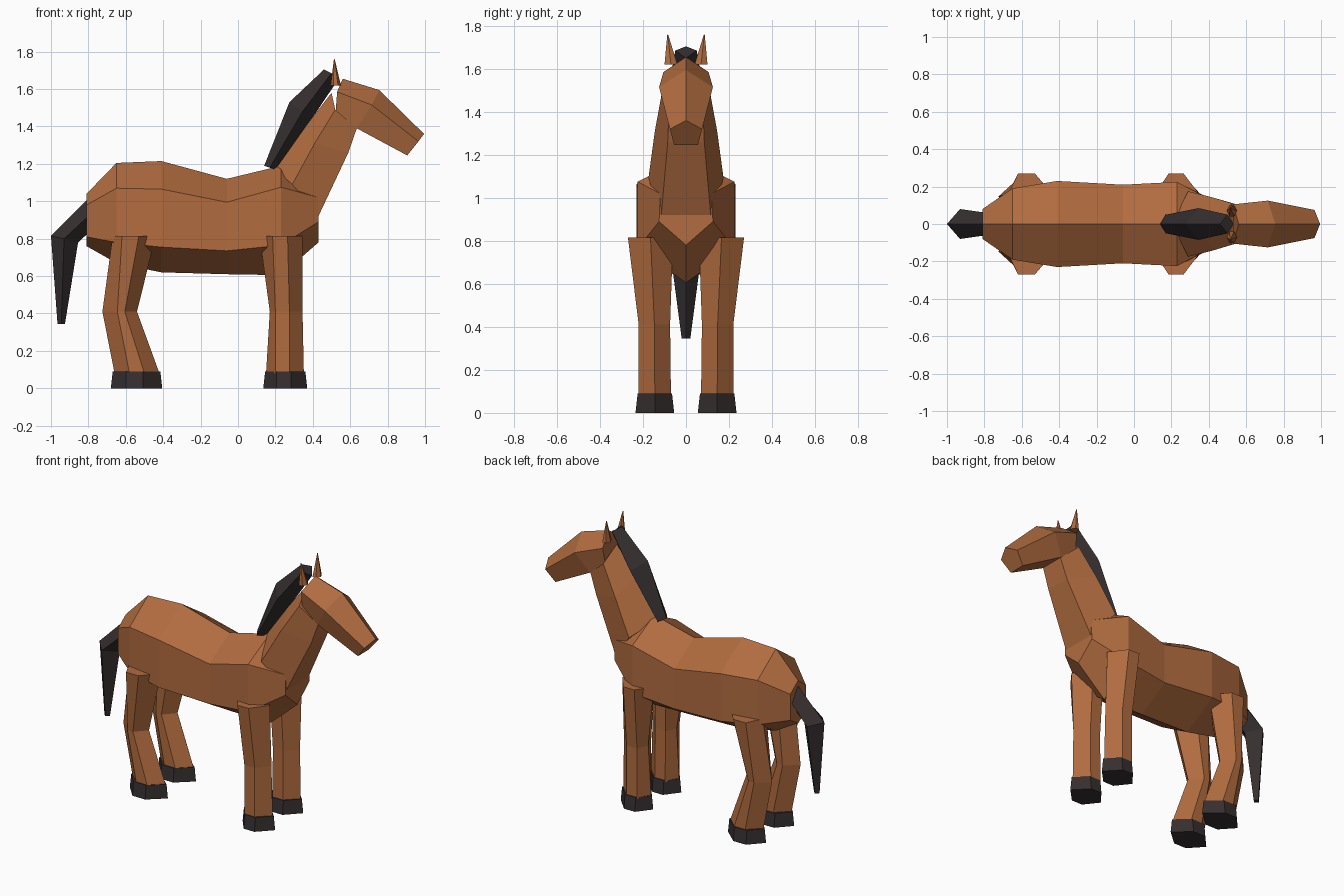
import bpy
import bmesh

cube = bpy.data.objects.get("Cube")
if cube:
    bpy.data.objects.remove(cube, do_unlink=True)


def make_material(name, color):
    material = bpy.data.materials.new(name)
    material.use_nodes = True
    material.diffuse_color = color
    shader = material.node_tree.nodes["Principled BSDF"]
    shader.inputs["Base Color"].default_value = color
    shader.inputs["Roughness"].default_value = 0.9
    return material


coat = make_material("chestnut_brown", (0.44, 0.15, 0.05, 1))
dark = make_material("dark_hair", (0.036, 0.028, 0.029, 1))


def full_ring(half, center=0):
    """Complete a half section (x, y, z) by reflecting its off-centre points."""
    other = [(x, -y, z) for x, y, z in reversed(half) if y > 0]
    return [(x, y + center, z) for x, y, z in half + other]


def loft(name, rings, material, paired=False):
    """Skin equal rings into a closed flat-shaded part, optionally mirrored."""
    bm = bmesh.new()
    loops = [[bm.verts.new(p) for p in ring] for ring in rings]
    count = len(loops[0])
    for a, b in zip(loops, loops[1:]):
        for i in range(count):
            j = (i + 1) % count
            bm.faces.new((a[i], a[j], b[j], b[i]))
    bm.faces.new(loops[0])
    bm.faces.new(loops[-1])
    bmesh.ops.recalc_face_normals(bm, faces=bm.faces)
    mesh = bpy.data.meshes.new(name)
    bm.to_mesh(mesh)
    bm.free()
    mesh.materials.append(material)
    obj = bpy.data.objects.new(name, mesh)
    bpy.context.scene.collection.objects.link(obj)
    if paired:
        mirror = obj.modifiers.new("both_sides", "MIRROR")
        mirror.use_axis = (False, True, False)
        mirror.use_mirror_merge = False
    return obj


def six_sided(rows):
    """Upright hexagonal rings: height, centre, half width, four x stations."""
    return [full_ring([(back, 0, z), (b, w, z), (c, w, z), (front, 0, z)], center)
            for z, center, w, back, b, c, front in rows]


# Torso: x, top, upper width and height, lower width and height, belly
torso = [
    (-0.81, 1.04, 0.08, 0.98, 0.08, 0.81, 0.76),
    (-0.65, 1.205, 0.19, 1.07, 0.19, 0.78, 0.67),
    (-0.41, 1.215, 0.23, 1.065, 0.23, 0.755, 0.62),
    (-0.06, 1.12, 0.21, 0.995, 0.21, 0.735, 0.61),
    (0.23, 1.19, 0.225, 1.075, 0.225, 0.765, 0.605),
    (0.43, 1.06, 0.12, 1.02, 0.125, 0.89, 0.78),
]
loft("torso", [full_ring([(x, 0, top), (x, uw, uz), (x, lw, lz), (x, 0, low)])
               for x, top, uw, uz, lw, lz, low in torso], coat)

# Neck: crest, widest pair, flat throat pair
loft("neck", [full_ring(half) for half in (
    [(0.2, 0, 1.17), (0.29, 0.175, 1.09), (0.43, 0.115, 0.92)],
    [(0.36, 0, 1.4), (0.41, 0.145, 1.31), (0.59, 0.085, 1.26)],
    [(0.5, 0, 1.58), (0.52, 0.112, 1.49), (0.635, 0.08, 1.39)],
)], coat)

# Head: forehead ridge, cheeks, flat jaw
loft("head", [full_ring(half) for half in (
    [(0.56, 0, 1.655), (0.53, 0.105, 1.585), (0.52, 0.08, 1.45)],
    [(0.755, 0, 1.595), (0.715, 0.125, 1.515), (0.635, 0.085, 1.39)],
    [(0.995, 0, 1.36), (0.965, 0.075, 1.32), (0.905, 0.055, 1.245)],
)], coat)

# Ears
loft("ear", six_sided([
    (1.62, 0.07, 0.03, 0.495, 0.51, 0.535, 0.55),
    (1.76, 0.085, 0.002, 0.513, 0.514, 0.516, 0.517),
]), coat, paired=True)

# Mane and tail: diamond sections
loft("mane", [full_ring(half) for half in (
    [(0.14, 0, 1.19), (0.17, 0.05, 1.18), (0.2, 0, 1.17)],
    [(0.275, 0, 1.53), (0.345, 0.085, 1.48), (0.4, 0, 1.45)],
    [(0.46, 0, 1.705), (0.5, 0.05, 1.685), (0.535, 0, 1.65)],
)], dark)
loft("tail", [full_ring(half) for half in (
    [(-0.79, 0, 1.025), (-0.79, 0.06, 0.93), (-0.79, 0, 0.84)],
    [(-1, 0, 0.815), (-0.93, 0.08, 0.8), (-0.855, 0, 0.78)],
    [(-0.965, 0, 0.345), (-0.945, 0.02, 0.345), (-0.925, 0, 0.345)],
)], dark)

# Legs
loft("front_leg", six_sided([
    (0.815, 0.165, 0.105, 0.115, 0.185, 0.265, 0.345),
    (0.41, 0.147, 0.073, 0.17, 0.2, 0.275, 0.345),
    (0.08, 0.145, 0.075, 0.15, 0.2, 0.275, 0.352),
]), coat, paired=True)
loft("hind_leg", six_sided([
    (0.815, 0.165, 0.105, -0.67, -0.62, -0.53, -0.44),
    (0.41, 0.147, 0.073, -0.725, -0.645, -0.605, -0.54),
    (0.08, 0.145, 0.075, -0.66, -0.58, -0.5, -0.42),
]), coat, paired=True)

# Hooves
for name, rear, toe in (("front_hoof", 0.135, 0.37), ("hind_hoof", -0.68, -0.405)):
    length = toe - rear
    inner, outer = rear + length * 0.3, rear + length * 0.63
    loft(name, six_sided([
        (0, 0.145, 0.09, rear, inner, outer, toe),
        (0.09, 0.145, 0.08, rear + 0.01, inner, outer, toe - 0.01),
    ]), dark, paired=True)
